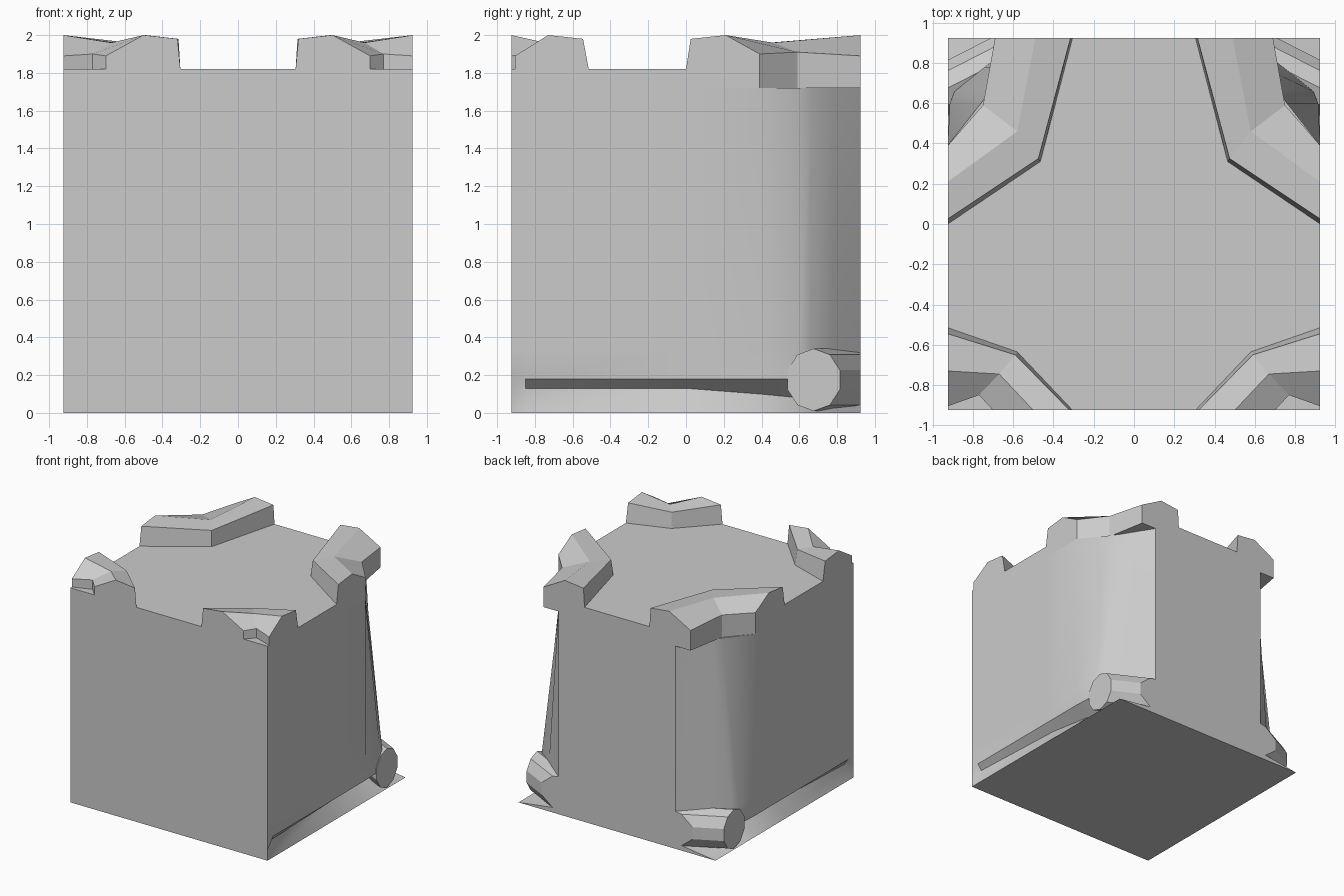
import bpy, bmesh, math
from mathutils import Matrix, Vector

cube = bpy.data.objects.get("Cube")
if cube:
    bpy.data.objects.remove(cube, do_unlink=True)

stone = bpy.data.materials.new("plain grey")
stone.use_nodes = True
GREY = (0.6, 0.6, 0.6, 1)
stone.diffuse_color = GREY
stone.node_tree.nodes["Principled BSDF"].inputs["Base Color"].default_value = GREY

E = 0.925          # half width of the block
SLAB = 1.72        # underside of the top slab
DECK = 1.82        # top of the slab


def finish(bm, name, mirror=False, smooth=False):
    bmesh.ops.recalc_face_normals(bm, faces=bm.faces)
    mesh = bpy.data.meshes.new(name)
    bm.to_mesh(mesh)
    bm.free()
    mesh.materials.append(stone)
    obj = bpy.data.objects.new(name, mesh)
    bpy.context.collection.objects.link(obj)
    if mirror:
        mod = obj.modifiers.new("mirror", 'MIRROR')
        mod.use_mirror_merge = False
    if smooth:
        bpy.ops.object.select_all(action='DESELECT')
        obj.select_set(True)
        bpy.context.view_layer.objects.active = obj
        bpy.ops.object.shade_smooth_by_angle(angle=math.radians(25))
    return obj


def loft(name, sections, **options):
    """Skin closed rings of points and cap both ends."""
    bm = bmesh.new()
    rings = [[bm.verts.new(p) for p in s] for s in sections]
    n = len(rings[0])
    for a, b in zip(rings, rings[1:]):
        for i in range(n):
            j = (i + 1) % n
            bm.faces.new((a[i], a[j], b[j], b[i]))
    bm.faces.new(rings[0])
    bm.faces.new(rings[-1])
    return finish(bm, name, **options)


# Body: stations along y with wall x at top, wall x low, groove x and z
stations = [
    (-E, E, E, E, 0.09),
    (-0.85, E, E, 0.89, 0.13),
    (0.0, E, E, 0.85, 0.13),
    (0.39, E, E, 0.82, 0.10),
    (0.60, 0.76, 0.915, 0.76, 0.08),
    (0.66, 0.715, 0.89, 0.74, 0.07),
    (0.78, 0.64, 0.74, 0.68, 0.05),
    (E, 0.55, 0.55, 0.55, 0.05),
]
body = []
for y, top, low, groove, gz in stations:
    half = [(E, 0), (groove, gz), (low, 0.18), (low, 0.34), (top, SLAB)]
    ring = half + [(-x, z) for x, z in reversed(half)]
    body.append([(x, y, z) for x, z in ring])
loft("body", body, smooth=True)

# Top slab with cut back corners
edge = [(E, -E), (E, 0.39), (0.75, 0.59), (0.69, E)]
edge += [(-x, y) for x, y in reversed(edge)]
loft("top_slab", [[(x, y, z) for x, y in edge] for z in (SLAB, DECK)])


# Corner crests: inner foot, inner rim, ridge and outer rim per section
def crest(name, sections):
    rings = []
    for foot, rim, ridge, outer in sections:
        rings.append([(*foot, DECK), rim, ridge, outer, (*outer[:2], DECK)])
    loft(name, rings, mirror=True)


crest("back_crest", [
    ((E, 0.0), (E, 0.025, 1.98), (E, 0.21, 2.0), (E, 0.39, 1.90)),
    ((0.465, 0.31), (0.475, 0.325, 1.95), (0.58, 0.46, 1.96), (0.75, 0.59, 1.91)),
    ((0.305, E), (0.315, E, 1.98), (0.49, E, 2.0), (0.69, E, 1.89)),
])
crest("front_crest", [
    ((0.305, -E), (0.32, -E, 1.98), (0.50, -E, 2.0), (0.70, -E, 1.89)),
    ((0.58, -0.635), (0.59, -0.65, 1.95), (0.67, -0.745, 1.96), (0.77, -0.85, 1.90)),
    ((E, -0.515), (E, -0.545, 1.98), (E, -0.73, 2.0), (E, -0.905, 1.89)),
])

# Slanted stub at each lower back corner, trimmed flush with the block
bm = bmesh.new()
axis = Vector((-0.235, 0.12, 0)).normalized()
across = Vector((0, 0, 1)).cross(axis)
turn = Matrix((across, (0, 0, 1), axis)).transposed().to_4x4()
place = Matrix.Translation((0.75, 0.765, 0.175)) @ turn @ Matrix.Diagonal((0.13, 0.165, 1, 1))
bmesh.ops.create_cone(bm, cap_ends=True, segments=10, radius1=1, radius2=1,
                      depth=0.7, matrix=place)
for point, normal in (((E, 0, 0), (1, 0, 0)), ((0, E, 0), (0, 1, 0))):
    cut = bmesh.ops.bisect_plane(bm, geom=bm.verts[:] + bm.edges[:] + bm.faces[:],
                                 plane_co=point, plane_no=normal, clear_outer=True)
    rim = [e for e in cut["geom_cut"] if isinstance(e, bmesh.types.BMEdge)]
    bmesh.ops.edgeloop_fill(bm, edges=rim)
finish(bm, "corner_stub", mirror=True, smooth=True)
